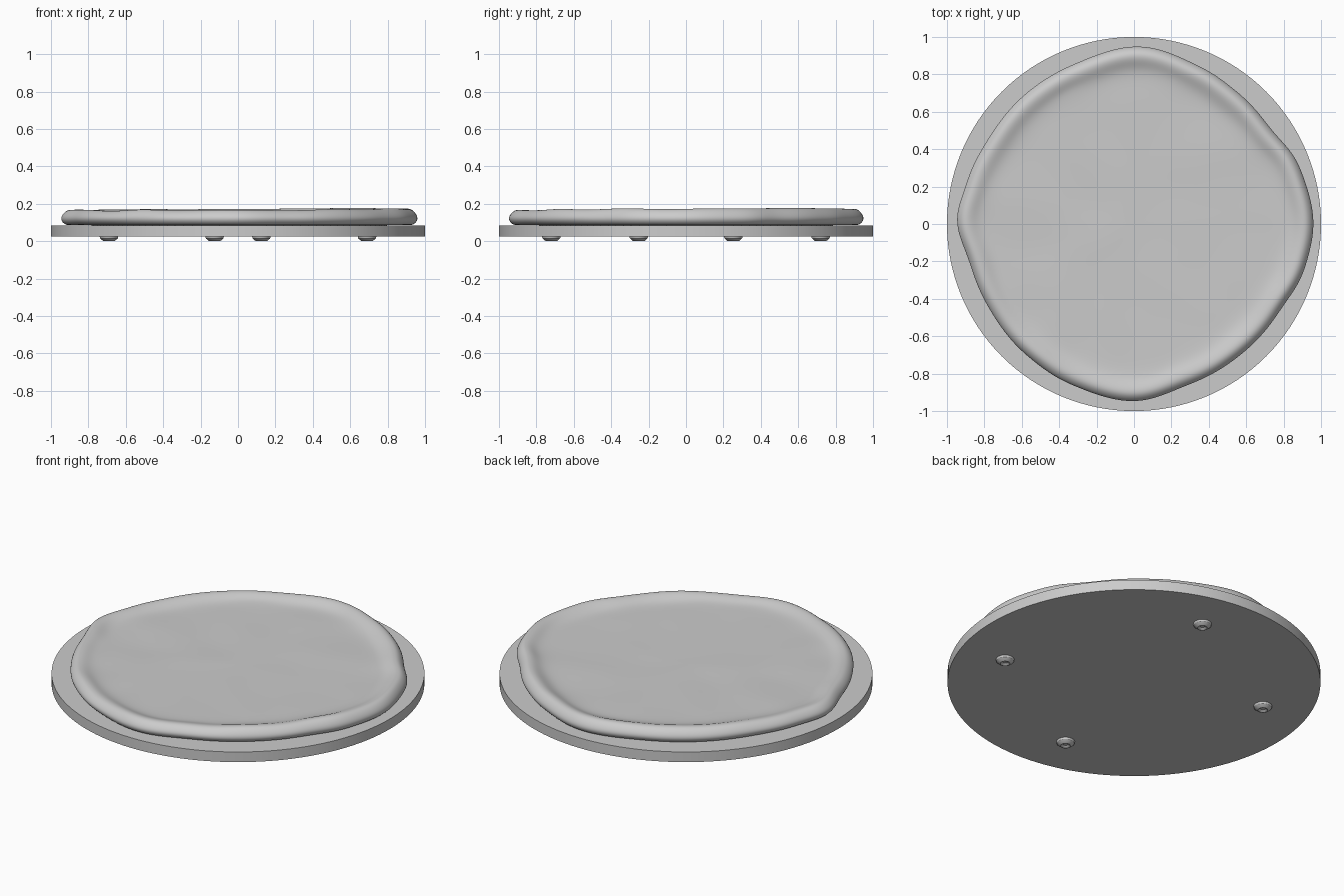
import bpy, bmesh, math
from mathutils import Vector, noise

cube = bpy.data.objects.get("Cube")
if cube:
    bpy.data.objects.remove(cube, do_unlink=True)

grey = bpy.data.materials.new("light_grey")
grey.use_nodes = True
grey.diffuse_color = (0.6, 0.6, 0.6, 1)
grey.node_tree.nodes["Principled BSDF"].inputs["Base Color"].default_value = (0.6, 0.6, 0.6, 1)


def loft(name, ring_count, segments, point, angle, location=(0, 0, 0)):
    """Bridge closed rings given by point(ring, angle) and cap both ends."""
    bm = bmesh.new()
    rings = [[bm.verts.new(point(i, math.tau * s / segments)) for s in range(segments)]
             for i in range(ring_count)]
    for a, b in zip(rings, rings[1:]):
        for s in range(segments):
            t = (s + 1) % segments
            bm.faces.new((a[s], a[t], b[t], b[s]))
    bm.faces.new(rings[0][::-1])
    bm.faces.new(rings[-1])
    bmesh.ops.recalc_face_normals(bm, faces=bm.faces)
    mesh = bpy.data.meshes.new(name)
    bm.to_mesh(mesh)
    bm.free()
    mesh.materials.append(grey)
    obj = bpy.data.objects.new(name, mesh)
    obj.location = location
    bpy.context.collection.objects.link(obj)
    bpy.ops.object.select_all(action="DESELECT")
    obj.select_set(True)
    bpy.context.view_layer.objects.active = obj
    bpy.ops.object.shade_smooth_by_angle(angle=math.radians(angle))
    return obj


def lathe(name, profile, segments, location=(0, 0, 0)):
    def point(i, a):
        r, z = profile[i]
        return (r * math.cos(a), r * math.sin(a), z)
    return loft(name, len(profile), segments, point, 30, location)


# Round serving board
lathe("board", [(1, 0.025), (1, 0.085)], 128)

# Four small feet with a dimple underneath
foot_profile = [(0.05, 0.026), (0.047, 0.015), (0.032, 0.002), (0.026, 0),
                (0.02, 0.003), (0.012, 0.009)]
for n, (x, y) in enumerate([(0.125, 0.72), (-0.69, 0.253)]):
    for side in (1, -1):
        lathe(f"foot_{2 * n + (side < 0) + 1}", foot_profile, 24, (side * x, side * y, 0))

# Uneven outline of the dough: angle in degrees, radius
outline = [(0, 0.965), (20, 0.94), (35, 0.893), (53, 0.9), (66, 0.915), (88, 0.955),
           (112, 0.915), (127, 0.91), (148, 0.905), (167, 0.925), (178, 0.955),
           (194, 0.904), (211, 0.9), (230, 0.91), (248, 0.925), (270, 0.953),
           (289, 0.91), (307, 0.906), (329, 0.91), (345, 0.947), (360, 0.965)]


def outline_radius(a):
    d = math.degrees(a) % 360
    for (a0, r0), (a1, r1) in zip(outline, outline[1:]):
        if d <= a1:
            t = (d - a0) / (a1 - a0)
            return r0 + (r1 - r0) * t * t * (3 - 2 * t)


def dough_radius(a):
    # Average neighbouring samples to soften the outline
    return sum(outline_radius(a + k * 0.05) for k in (-1, 0, 1)) / 3


# Rim cross-section: inset from the outline, height, share of the rim swell
rim = [(0.06, 0.085, 0), (0.03, 0.086, 0), (0.01, 0.1, 0), (0, 0.122, 0.1),
       (0.012, 0.145, 0.6), (0.035, 0.164, 1), (0.06, 0.167, 1), (0.085, 0.161, 0.8),
       (0.115, 0.15, 0.4), (0.15, 0.144, 0.1), (0.2, 0.142, 0)]
fill = [0.9, 0.75, 0.6, 0.45, 0.3, 0.15, 0.04]


def dough_point(i, a):
    c, s = math.cos(a), math.sin(a)
    if i < len(rim):
        inset, z, swell = rim[i]
        r = dough_radius(a) - inset
        lump = noise.noise(Vector((c * 2.5, s * 2.5, 4)))
        z += swell * (0.004 + 0.005 * c + 0.003 * s + 0.008 * lump)
    else:
        r = (dough_radius(a) - rim[-1][0]) * fill[i - len(rim)]
        z = rim[-1][1]
    if i >= len(rim) - 2:
        z += 0.004 * noise.noise(Vector((c * r * 4, s * r * 4, 1)))
    return (r * c, r * s, z)


# Flattened dough with a raised rim
dough = loft("dough", len(rim) + len(fill), 96, dough_point, 80)
subsurf = dough.modifiers.new("smooth", "SUBSURF")
subsurf.levels = subsurf.render_levels = 2
